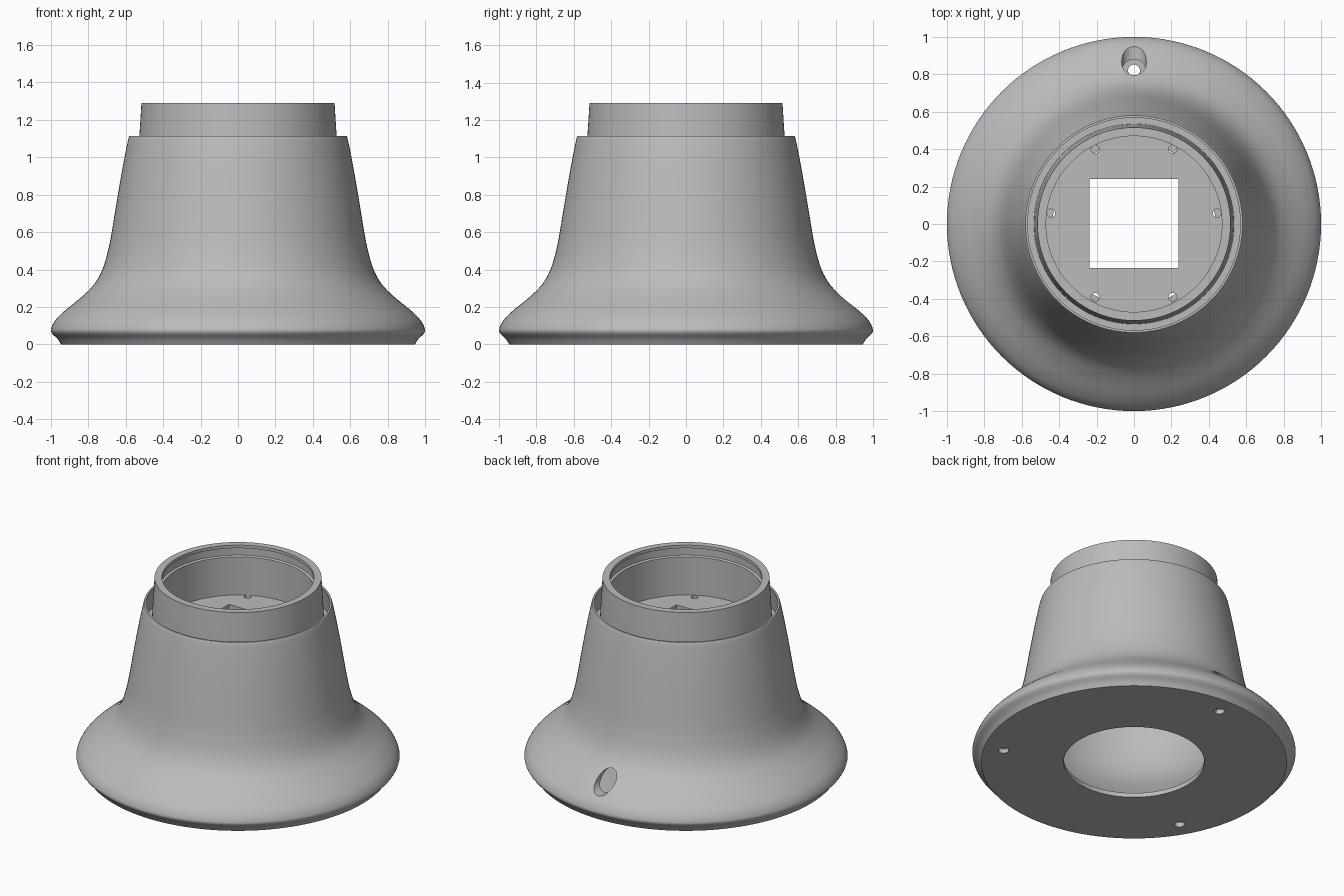
import bpy, bmesh, math
from mathutils import Matrix, Vector

SIDES = 128

cube = bpy.data.objects.get("Cube")
if cube:
    bpy.data.objects.remove(cube, do_unlink=True)

# One matte grey for the whole housing
grey = bpy.data.materials.new("light_grey_plastic")
grey.use_nodes = True
grey.diffuse_color = (0.5, 0.5, 0.5, 1)
grey.node_tree.nodes["Principled BSDF"].inputs["Base Color"].default_value = (0.5, 0.5, 0.5, 1)


def make_object(name, bm):
    bmesh.ops.recalc_face_normals(bm, faces=bm.faces)
    mesh = bpy.data.meshes.new(name)
    bm.to_mesh(mesh)
    bm.free()
    mesh.materials.append(grey)
    obj = bpy.data.objects.new(name, mesh)
    bpy.context.collection.objects.link(obj)
    return obj


def lathe(name, profile):
    """Revolve a closed (radius, height) outline around the z axis."""
    bm = bmesh.new()
    rings = []
    for i in range(SIDES):
        a = math.tau * i / SIDES
        rings.append([bm.verts.new((r * math.cos(a), r * math.sin(a), z)) for r, z in profile])
    n = len(profile)
    for i in range(SIDES):
        p, q = rings[i], rings[(i + 1) % SIDES]
        for j in range(n):
            k = (j + 1) % n
            bm.faces.new((p[j], q[j], q[k], p[k]))
    return make_object(name, bm)


def smooth_path(points, steps=4):
    """Catmull-Rom curve through the points."""
    pts = [Vector(p) for p in points]
    pts = [pts[0]] + pts + [pts[-1]]
    out = []
    for a, b, c, d in zip(pts, pts[1:], pts[2:], pts[3:]):
        for s in range(steps):
            t = s / steps
            v = 0.5 * (2 * b + (c - a) * t + (2 * a - 5 * b + 4 * c - d) * t ** 2
                       + (3 * b - a - 3 * c + d) * t ** 3)
            out.append(tuple(v))
    return out + [tuple(points[-1])]


def drill(target, name, location, radius, depth, turn=None):
    """Cut a round hole centred on location."""
    bm = bmesh.new()
    matrix = Matrix.Translation(location) @ (turn or Matrix())
    bmesh.ops.create_cone(bm, cap_ends=True, segments=32, radius1=radius,
                          radius2=radius, depth=depth, matrix=matrix)
    subtract(target, make_object(name, bm))


def subtract(target, cutter):
    cutter.hide_render = True
    mod = target.modifiers.new("cut", "BOOLEAN")
    mod.operation = "DIFFERENCE"
    mod.solver = "EXACT"
    mod.object = cutter
    bpy.context.view_layer.objects.active = target
    bpy.ops.object.modifier_apply(modifier=mod.name)
    bpy.data.objects.remove(cutter, do_unlink=True)


# Flared hollow shell with a flat ring-shaped base
outside = smooth_path([(0.945, 0), (0.965, 0.03), (0.995, 0.06), (0.998, 0.085), (0.975, 0.13),
                       (0.92, 0.185), (0.84, 0.25), (0.77, 0.32), (0.725, 0.4),
                       (0.695, 0.5), (0.675, 0.6), (0.642, 0.8), (0.612, 0.97),
                       (0.588, 1.09), (0.58, 1.115)])
inside = smooth_path([(0.568, 1.115), (0.595, 0.95), (0.622, 0.8), (0.652, 0.6),
                      (0.685, 0.42), (0.74, 0.3), (0.86, 0.18), (0.925, 0.1), (0.925, 0.03)])
shell = lathe("bell_shell", outside + inside + [(0.435, 0.03), (0.435, 0)])

# Cable opening at the back
drill(shell, "cable_cutter", (0, 0.88, 0.225), 0.066, 0.4,
      Matrix.Rotation(math.pi / 2, 4, "X"))

# Three mounting holes in the base ring
for deg in (90, 210, 330):
    a = math.radians(deg)
    drill(shell, "mount_cutter", (0.82 * math.cos(a), 0.82 * math.sin(a), 0.01), 0.032, 0.06)

# Socket cup: grooved collar, floor and a flange joining the shell
cup = lathe("socket_cup", [
    (0.1, 0.95), (0.47, 0.95), (0.47, 1.21), (0.485, 1.215), (0.485, 1.265),
    (0.47, 1.27), (0.47, 1.29), (0.516, 1.29), (0.527, 1.115), (0.535, 0.95),
    (0.6, 0.95), (0.606, 0.91), (0.1, 0.91)])

# Square opening in the cup floor
bm = bmesh.new()
bmesh.ops.create_cube(bm, size=1, matrix=Matrix.Translation((0, 0.003, 0.93))
                      @ Matrix.Diagonal((0.475, 0.475, 0.2, 1)))
subtract(cup, make_object("square_cutter", bm))

# Screw holes around the cup floor
for side in (-1, 1):
    for x, y in ((0.207, 0.4), (0.207, -0.39), (0.443, 0.058)):
        drill(cup, "screw_cutter", (side * x, y, 0.93), 0.022, 0.1)

# Smooth walls with crisp rims
for obj in (shell, cup):
    bpy.ops.object.select_all(action="DESELECT")
    obj.select_set(True)
    bpy.context.view_layer.objects.active = obj
    bpy.ops.object.shade_smooth_by_angle(angle=math.radians(30))
